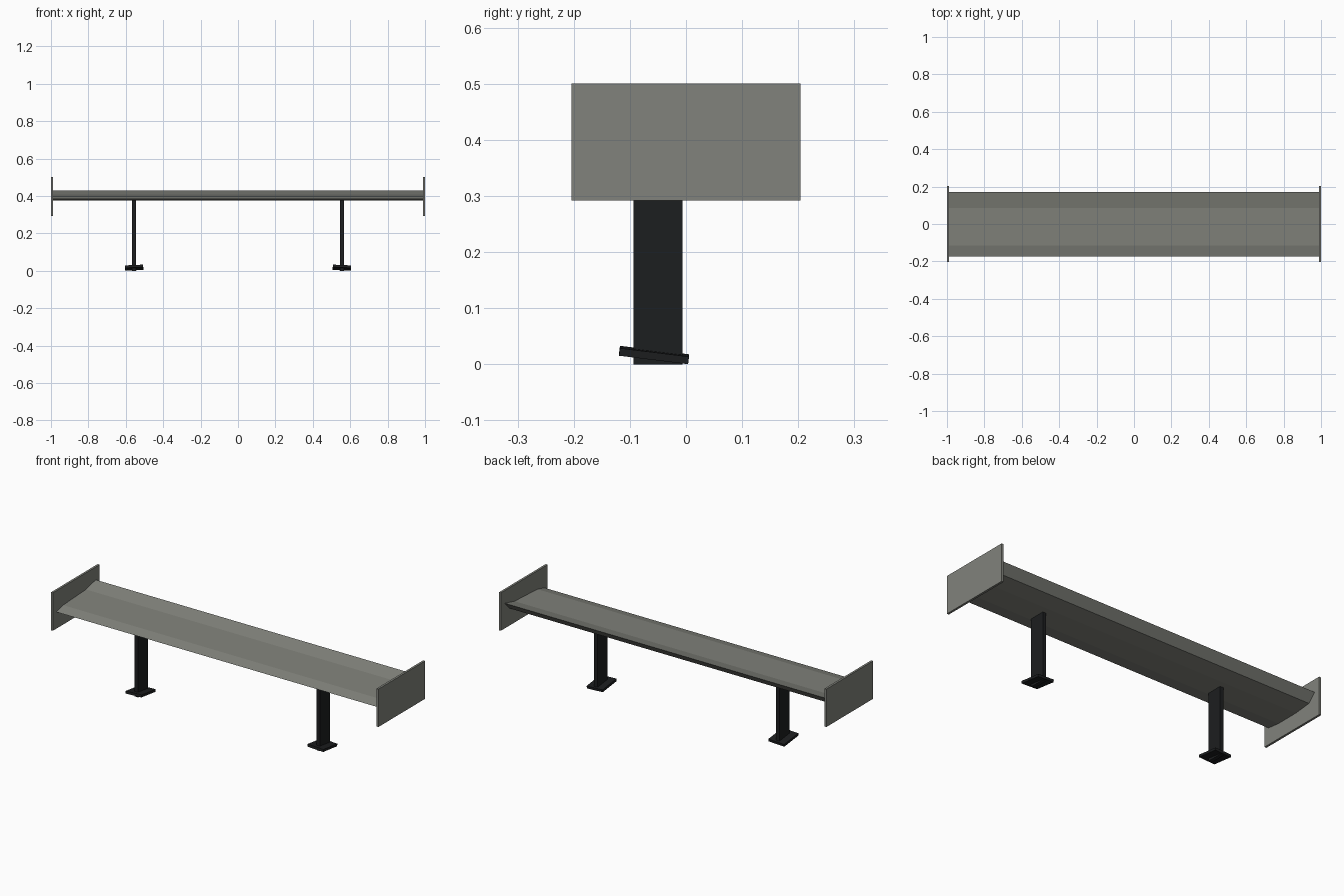
import bpy, bmesh, math
from mathutils import Matrix

if "Cube" in bpy.data.objects:
    bpy.data.objects.remove(bpy.data.objects["Cube"])


def material(name, color):
    m = bpy.data.materials.new(name)
    m.diffuse_color = (*color, 1)
    m.use_nodes = True
    m.node_tree.nodes["Principled BSDF"].inputs["Base Color"].default_value = m.diffuse_color
    return m


GREY = material("grey_paint", (0.22, 0.225, 0.2))
BLACK = material("black_metal", (0.012, 0.013, 0.014))


def add_object(name, bm, mat):
    bmesh.ops.recalc_face_normals(bm, faces=bm.faces)
    me = bpy.data.meshes.new(name)
    bm.to_mesh(me)
    bm.free()
    me.materials.append(mat)
    ob = bpy.data.objects.new(name, me)
    bpy.context.collection.objects.link(ob)
    return ob


def box(name, center, size, mat, rot=(0, 0, 0)):
    bm = bmesh.new()
    bmesh.ops.create_cube(bm, size=1, matrix=Matrix.Diagonal((*size, 1)))
    ob = add_object(name, bm, mat)
    ob.location = center
    ob.rotation_euler = rot
    return ob


# wing blade: (y, z) section extruded along x
section = [(-0.175, 0.384), (-0.115, 0.399), (0.085, 0.409), (0.17, 0.43),
           (0.128, 0.386), (0.03, 0.376), (-0.1, 0.375)]
bm = bmesh.new()
face = bm.faces.new([bm.verts.new((-0.988, y, z)) for y, z in section])
ext = bmesh.ops.extrude_face_region(bm, geom=[face])
moved = [v for v in ext["geom"] if isinstance(v, bmesh.types.BMVert)]
bmesh.ops.translate(bm, verts=moved, vec=(1.976, 0, 0))
add_object("wing_blade", bm, GREY)

# end plates, posts and tilted feet on both sides
for side, s in (("left", -1), ("right", 1)):
    box(side + "_end_plate", (s * 0.994, 0, 0.396), (0.012, 0.408, 0.209), GREY)
    box(side + "_post", (s * 0.555, -0.05, 0.192), (0.021, 0.087, 0.384), BLACK)
    box(side + "_foot", (s * 0.555, -0.057, 0.0165), (0.097, 0.124, 0.0135), BLACK,
        (math.radians(-7), s * math.radians(2.5), 0))
